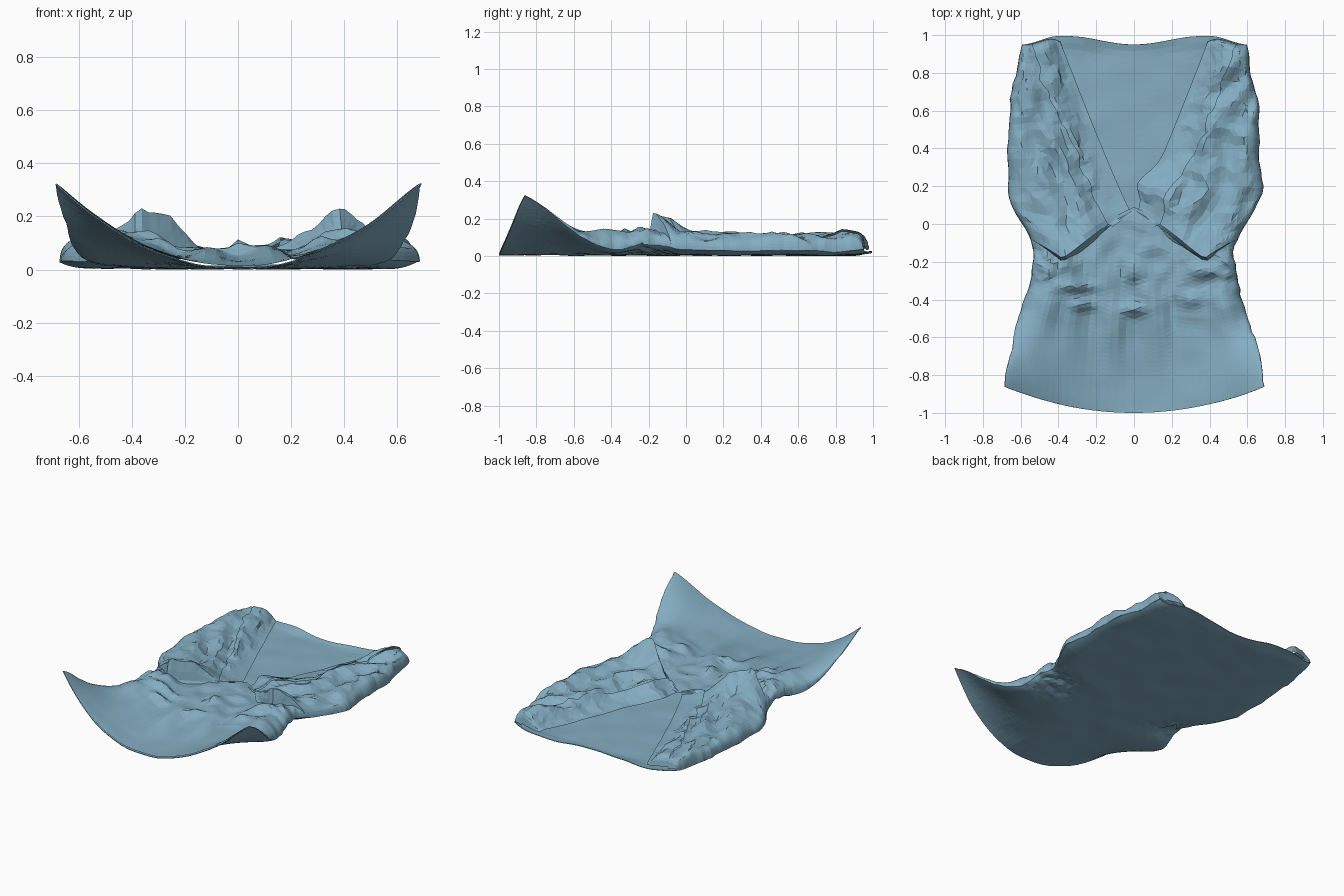
import bpy, bmesh, math
from mathutils import Vector, noise

if "Cube" in bpy.data.objects:
    bpy.data.objects.remove(bpy.data.objects["Cube"])

# half width of the garment along its length
WIDTH = [(-1, .70), (-.86, .69), (-.6, .64), (-.4, .58), (-.28, .55), (-.16, .525), (-.06, .56),
         (.05, .62), (.17, .675), (.4, .665), (.6, .655), (.8, .63), (.95, .59), (1.1, .54)]


def interp(table, q):
    for (a, va), (b, vb) in zip(table, table[1:]):
        if q <= b:
            f = max(0, (q - a) / (b - a))
            return va + (vb - va) * f
    return table[-1][1]


def smooth(a, b, q):
    f = min(1, max(0, (q - a) / (b - a)))
    return f * f * (3 - 2 * f)


def width(y, side=1):
    return interp(WIDTH, y) + .018 * noise.noise((side * 3.3, y * 7, 1)) + .008 * noise.noise((side * 5.1, y * 22, 4))


def hem(s):
    return -1 + .14 * abs(s) ** 2


def top(s):
    return .95 + .045 * math.sin(min(1, abs(s) / .62) * math.pi / 2) ** 2 - .045 * smooth(.7, 1, abs(s))


def lift(x, y):
    # hem corners curl upward
    return .335 * (min(1, abs(x) / .69)) ** 2.2 * smooth(-.3, -.93, y) ** 1.2


def gauss(x, y, cx, cy, rx, ry):
    return math.exp(-((x - cx) / rx) ** 2 - ((y - cy) / ry) ** 2)


def crumple(x, y, scale, seed):
    n = noise.noise((x * scale, y * scale, seed))
    m = noise.noise((x * scale * 2.3, y * scale * 2.3, seed + 5))
    return (1 - 2.2 * abs(n)) * .7 + m * .5


def sheet(name, us, vs, fn, up=True):
    bm = bmesh.new()
    rows = [[bm.verts.new(fn(u, v)) for u in us] for v in vs]
    for r0, r1 in zip(rows, rows[1:]):
        for i in range(len(us) - 1):
            bm.faces.new((r0[i], r0[i + 1], r1[i + 1], r1[i]))
    bm.normal_update()
    if (sum(f.normal.z * f.calc_area() for f in bm.faces) > 0) != up:
        bmesh.ops.reverse_faces(bm, faces=bm.faces[:])
    bmesh.ops.triangulate(bm, faces=bm.faces[:])
    me = bpy.data.meshes.new(name)
    bm.to_mesh(me)
    bm.free()
    me.materials.append(cloth)
    ob = bpy.data.objects.new(name, me)
    bpy.context.collection.objects.link(ob)
    return ob


cloth = bpy.data.materials.new("cloth")
cloth.diffuse_color = (.23, .42, .54, 1)
cloth.use_nodes = True
cloth.node_tree.nodes["Principled BSDF"].inputs["Base Color"].default_value = cloth.diffuse_color


def steps(n, a=0, b=1):
    return [a + (b - a) * i / n for i in range(n + 1)]


def edge_steps(n):
    # -1..1, denser towards both ends
    return [math.sin(q * math.pi / 2) for q in steps(n, -1, 1)]


def back_z(x, y):
    waist = gauss(0, y, 0, -.2, 1, .13) * smooth(.2, .5, abs(x))
    side = min(1, abs(x) / interp(WIDTH, y)) ** 14 * smooth(-.75, -.5, y)
    return (.014 + lift(x, y) + .007 * noise.noise((x * 6, y * 6, 2)) + .026 * side
            + .015 * smooth(.9, 1, y) + .024 * waist * (1 + crumple(x, y, 11, 4)))


# back panel
def back(s, v):
    y = hem(s) + (top(s) - hem(s)) * v
    x = s * width(y, 1 if s > 0 else -1)
    return (x, y, back_z(x, y))


back_panel = sheet("back_panel", edge_steps(40), steps(56), back, False)
mod = back_panel.modifiers.new("thickness", 'SOLIDIFY')
mod.thickness = .004
mod.offset = 0


def seam(x):
    a = abs(x)
    return .03 - .56 * a if a < .38 else -.18 + .4 * (a - .38)


# small puckers below the waist: x, y, radius x, radius y, height
PUCKERS = [(0, -.27, .04, .05, .04), (0, -.45, .06, .035, .045), (.31, -.4, .06, .045, .045),
           (.37, -.24, .08, .04, .04), (-.27, -.43, .06, .03, .04), (-.3, -.33, .1, .03, .04),
           (-.46, -.42, .06, .13, .05), (.46, -.42, .08, .15, .03),
           (.14, -.55, .05, .2, .02), (-.1, -.55, .05, .16, .02)]


def skirt_z(x, y):
    near = smooth(-.9, -.35, y)
    z = .01 + .045 * near + .035 * near * smooth(.2, .45, abs(x))
    z += .012 * math.sin(x * 30 + 2 * y) * gauss(0, y, 0, -.42, 1, .2)
    z += .026 * crumple(x, y, 5, 8) * smooth(-.65, -.25, y)
    return max(.008, z + sum(h * gauss(x, y, a, b, c, d) for a, b, c, d, h in PUCKERS))


# front skirt and waist
def skirt(s, v):
    y1 = seam(s * .54) + .06
    y = hem(s) + (y1 - hem(s)) * v
    x = s * width(y, 1 if s > 0 else -1)
    return (x, y, back_z(x, y) + skirt_z(x, y) * math.sqrt(max(0, 1 - abs(s) ** 12)))


sheet("front_skirt", edge_steps(48), steps(44), skirt)


# bodice surface: t runs from neckline to side, v from waist to shoulder
def bodice_point(t, v, side):
    vv = max(0, v)
    bulge = gauss(vv, 0, .2, 0, .08, 1) if side > 0 else 0
    nx = .39 * vv ** .92 - .07 * bulge
    ny = .03 + .935 * vv
    sy = -.13 + 1.08 * vv
    y = ny + (sy - ny) * t
    # lower edge points down below each cup
    y -= .17 * (1 - vv) ** 3 * (t / .7 if t < .7 else (1 - t) / .3)
    y += .05 * math.sin(math.pi * t) * smooth(.8, 1, vv) * (.75 - t)
    x = nx + (width(y, side) - nx) * t
    x *= side
    inner = smooth(0, .1, t) * smooth(1, .85, t) * smooth(.08, .15, v) * smooth(1, .93, v)
    x += .025 * inner * noise.noise((t * 9, v * 14, 3 + side))
    y += .025 * inner * noise.noise((t * 9, v * 14, 13 + side))
    h = .022 + .066 * smooth(0, .5, t) + .02 * gauss(abs(x), y, 0, .05, .15, .1)
    h += .045 * bulge * gauss(t, 0, .12, 0, .18, 1)
    h += gauss(x, y, .35, -.17, .11, .1) * .07 if side > 0 else gauss(x, y, -.29, -.16, .12, .1) * .1
    # folds running alongside the neckline
    fold = math.sin((abs(x) - .42 * y) * 30 + 4 * noise.noise((x * 3, y * 3, side)))
    wr = smooth(.05, .4, t)
    h += .013 * fold * wr + .032 * wr * crumple(x, y, 5, 3 + side)
    h += .03 * smooth(.3, 0, vv) * smooth(.1, .3, t)
    h = max(.018, min(h, .125 + .08 * smooth(.15, -.12, y)))
    rim = math.sqrt(max(0, 1 - t ** 12))
    h *= rim * math.sqrt(max(.02, 1 - vv ** 50))
    # lower edge tucks back below the overhang
    tuck = smooth(0, .05, v)
    if tuck < 1:
        y += .035 * (1 - tuck)
        h = h * tuck + .06 * (1 - tuck) * rim
    return Vector((x, y, back_z(x, y) + h))


def band_edge(v):
    return .2 + .12 * v + .42 * v ** 3


VS = [0, .012, .025, .045] + steps(26, .07, .94) + [.96, .975, .985, .993, 1]
for side, label in ((-1, "left"), (1, "right")):
    # gathered front half
    def half(q, v):
        e = band_edge(v) - .01
        return bodice_point(e + (1 - e) * math.sin(q * math.pi / 2), v, side)

    # neckline band, standing slightly proud of the gathers
    def band(q, v):
        p = bodice_point(q * band_edge(v), v, side)
        p.z += .012
        return p

    sheet("bodice_" + label, steps(20), VS, half)
    sheet("neck_band_" + label, steps(6), VS, band)

# rest the lowest point on the ground
obs = [o for o in bpy.data.objects if o.type == 'MESH']
low = min(v.co.z for o in obs for v in o.data.vertices) - .002
for o in obs:
    for v in o.data.vertices:
        v.co.z -= low
